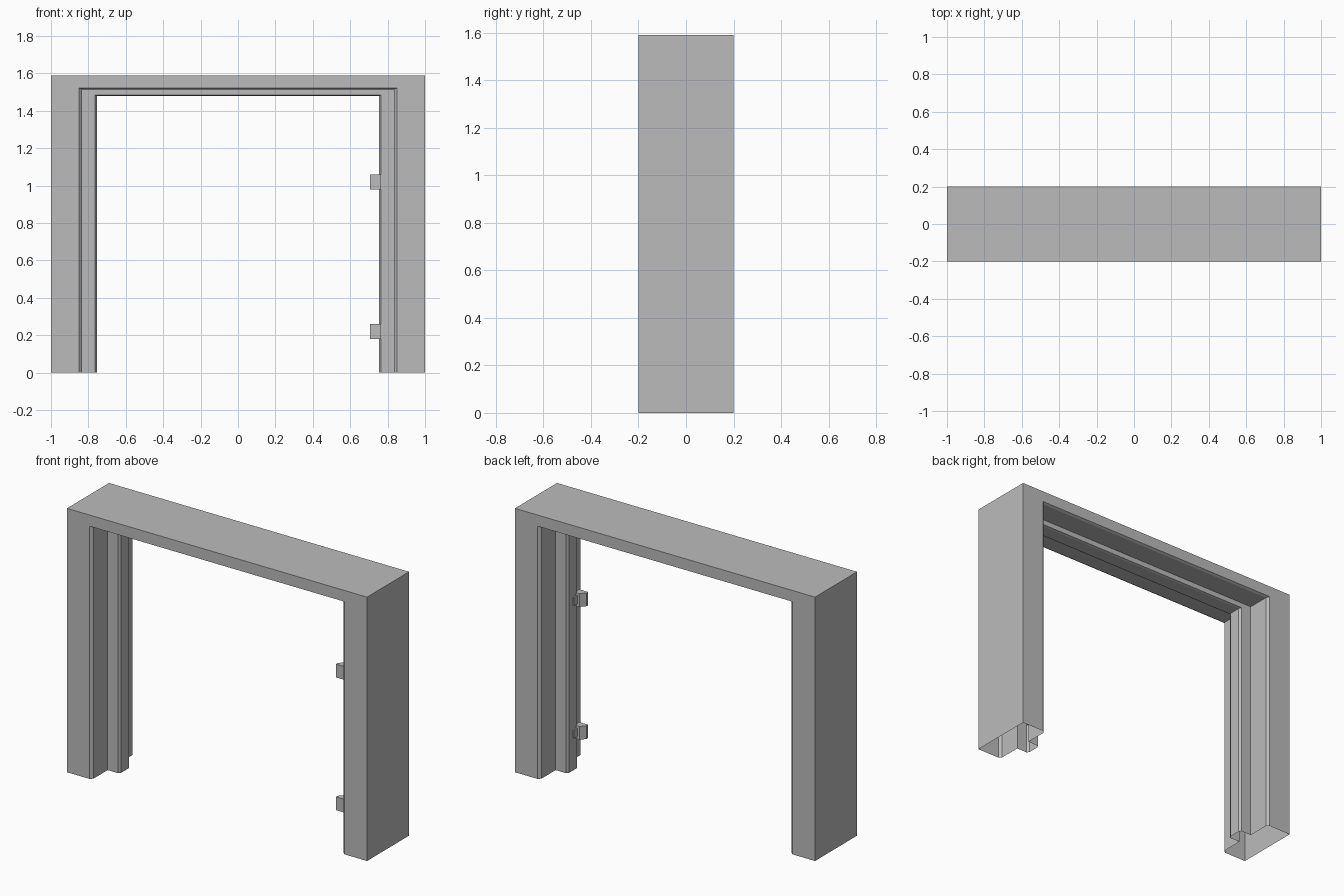
import bpy, bmesh

if "Cube" in bpy.data.objects:
    bpy.data.objects.remove(bpy.data.objects["Cube"])

GREY = (0.5, 0.5, 0.5, 1)
paint = bpy.data.materials.new("plain grey")
paint.use_nodes = True
paint.diffuse_color = GREY
paint.node_tree.nodes["Principled BSDF"].inputs["Base Color"].default_value = GREY


def loft(name, rings, capped):
    """Join matching point rings with quads, optionally closing both ends."""
    bm = bmesh.new()
    loops = [[bm.verts.new(p) for p in ring] for ring in rings]
    for a, b in zip(loops, loops[1:]):
        for i in range(len(a)):
            j = (i + 1) % len(a)
            bm.faces.new((a[i], a[j], b[j], b[i]))
    if capped:
        bm.faces.new(loops[0])
        bm.faces.new(loops[-1])
    bmesh.ops.recalc_face_normals(bm, faces=bm.faces)
    mesh = bpy.data.meshes.new(name)
    bm.to_mesh(mesh)
    bm.free()
    mesh.materials.append(paint)
    obj = bpy.data.objects.new(name, mesh)
    bpy.context.scene.collection.objects.link(obj)


def prism(name, outline, z0, z1):
    """Upright prism from an (x, y) outline."""
    loft(name, [[(x, y, z) for x, y in outline] for z in (z0, z1)], True)


def rect(x0, x1, y0, y1):
    return [(x0, y0), (x1, y0), (x1, y1), (x0, y1)]


# Frame: hollow section with a central door stop, mitred round the opening
HEIGHT, HEAD_SCALE = 1.59, 0.45
half = [(0, -0.2), (0.15, -0.2), (0.166, -0.185),
        (0.166, -0.05), (0.236, -0.05), (0.246, -0.037)]
section = half + [(u, -y) for u, y in reversed(half)]
path = ((-1, False), (-1, True), (1, True), (1, False))
loft("door_frame",
     [[(side * (1 - u), y, HEIGHT - HEAD_SCALE * u if at_top else 0)
       for u, y in section] for side, at_top in path], False)

# Hinges on the left jamb: knuckle, leaf on the stop and fixing plate
knuckle = [(0.705, -0.075), (0.765, -0.075), (0.765, -0.03),
           (0.73, -0.03), (0.705, -0.06)]
for label, z in (("lower", 0.22), ("upper", 1.02)):
    prism(label + "_hinge_knuckle", knuckle, z - 0.04, z + 0.04)
    prism(label + "_hinge_leaf", rect(0.745, 0.757, -0.032, 0), z - 0.025, z + 0.025)
    prism(label + "_hinge_plate", rect(0.76, 0.834, -0.056, -0.049), z - 0.022, z + 0.028)
